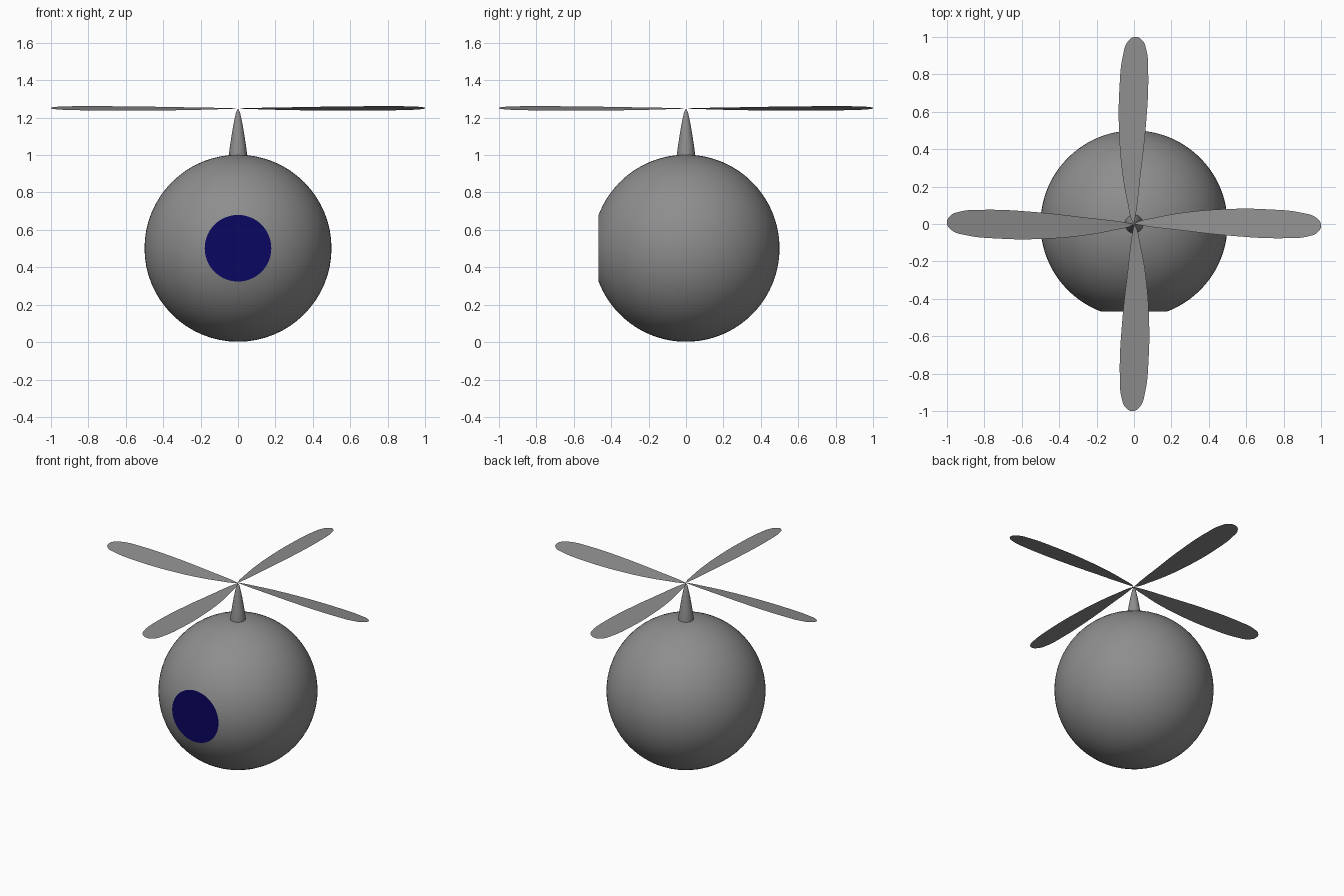
import bpy, bmesh
from math import sin, cos, asin, pi, radians

if "Cube" in bpy.data.objects:
    bpy.data.objects.remove(bpy.data.objects["Cube"])

R, CENTRE_Z = 0.5, 0.502
WINDOW_R = 0.178
ROTOR_Z = 1.25


def material(name, rgb):
    mat = bpy.data.materials.new(name)
    mat.diffuse_color = (*rgb, 1)
    mat.use_nodes = True
    mat.node_tree.nodes["Principled BSDF"].inputs["Base Color"].default_value = mat.diffuse_color
    return mat


grey = material("dark_grey", (0.27, 0.27, 0.27))
blue = material("dark_blue", (0.003, 0.002, 0.115))


def add_mesh(name, bm, mat):
    mesh = bpy.data.meshes.new(name)
    bm.to_mesh(mesh)
    bm.free()
    mesh.materials.append(mat)
    ob = bpy.data.objects.new(name, mesh)
    bpy.context.collection.objects.link(ob)
    return ob


def lathe(name, profile, steps):
    """Spin (radius, height) points around z and shade smooth."""
    bm = bmesh.new()
    vs = [bm.verts.new((r, 0, h)) for r, h in profile]
    es = [bm.edges.new(p) for p in zip(vs, vs[1:])]
    bmesh.ops.spin(bm, geom=vs + es, cent=(0, 0, 0), axis=(0, 0, 1),
                   angle=2 * pi, steps=steps, use_duplicate=False)
    bmesh.ops.remove_doubles(bm, verts=bm.verts, dist=1e-5)
    bmesh.ops.recalc_face_normals(bm, faces=bm.faces)
    ob = add_mesh(name, bm, grey)
    bpy.ops.object.select_all(action='DESELECT')
    ob.select_set(True)
    bpy.context.view_layer.objects.active = ob
    bpy.ops.object.shade_smooth_by_angle(angle=radians(30))
    return ob


# Spherical body with its pole at the front, cut off flat at the window rim
start = asin(WINDOW_R / R)
N = 48
arc = [start + (pi - start) * i / N for i in range(N + 1)]
body = lathe("body", [(R * sin(a), R * cos(a)) for a in arc], 64)
body.rotation_euler.x = pi / 2
body.location.z = CENTRE_Z

# Flat round front window
bm = bmesh.new()
bmesh.ops.create_circle(bm, cap_ends=True, segments=64, radius=WINDOW_R)
window = add_mesh("front_window", bm, blue)
window.rotation_euler.x = pi / 2
window.location = (0, -R * cos(start), CENTRE_Z)

# Tapered mast
lathe("mast", [(0, 0.97), (0.05, 0.97), (0.049, 1.0), (0.043, 1.05),
               (0.035, 1.1), (0.027, 1.15), (0.017, 1.2),
               (0.01, 1.23), (0, ROTOR_Z)], 32)

# Blade outline: filled smooth curve turned into a thin sheet
outline = [(0, 0), (0.03, 0.016), (0.1, 0.032), (0.25, 0.06), (0.5, 0.081),
           (0.72, 0.079), (0.9, 0.06), (0.975, 0.034), (1.0, -0.004),
           (0.985, -0.042), (0.93, -0.067), (0.8, -0.077), (0.5, -0.062),
           (0.25, -0.034), (0.08, -0.014)]
curve = bpy.data.curves.new("blade_outline", 'CURVE')
curve.dimensions = '2D'
curve.fill_mode = 'BOTH'
curve.resolution_u = 8
spline = curve.splines.new('BEZIER')
spline.bezier_points.add(len(outline) - 1)
spline.use_cyclic_u = True
for i, (p, (x, y)) in enumerate(zip(spline.bezier_points, outline)):
    p.co = (x, y, 0)
    kind = 'VECTOR' if i == 0 else 'AUTO'
    p.handle_left_type = p.handle_right_type = kind
helper = bpy.data.objects.new("blade_outline", curve)
bpy.context.collection.objects.link(helper)
bpy.context.view_layer.update()
deps = bpy.context.evaluated_depsgraph_get()
blade_mesh = bpy.data.meshes.new_from_object(helper.evaluated_get(deps))
bpy.data.objects.remove(helper)

# Make the sheet face upward
bm = bmesh.new()
bm.from_mesh(blade_mesh)
bm.normal_update()
bmesh.ops.reverse_faces(bm, faces=[f for f in bm.faces if f.normal.z < 0])
bm.to_mesh(blade_mesh)
bm.free()
blade_mesh.materials.clear()
blade_mesh.materials.append(grey)

# Four pitched blades meeting at the mast tip
for k in range(4):
    blade = bpy.data.objects.new(f"rotor_blade_{k + 1}", blade_mesh)
    bpy.context.collection.objects.link(blade)
    blade.rotation_euler = (radians(-8.5), 0, k * pi / 2)
    blade.location.z = ROTOR_Z
